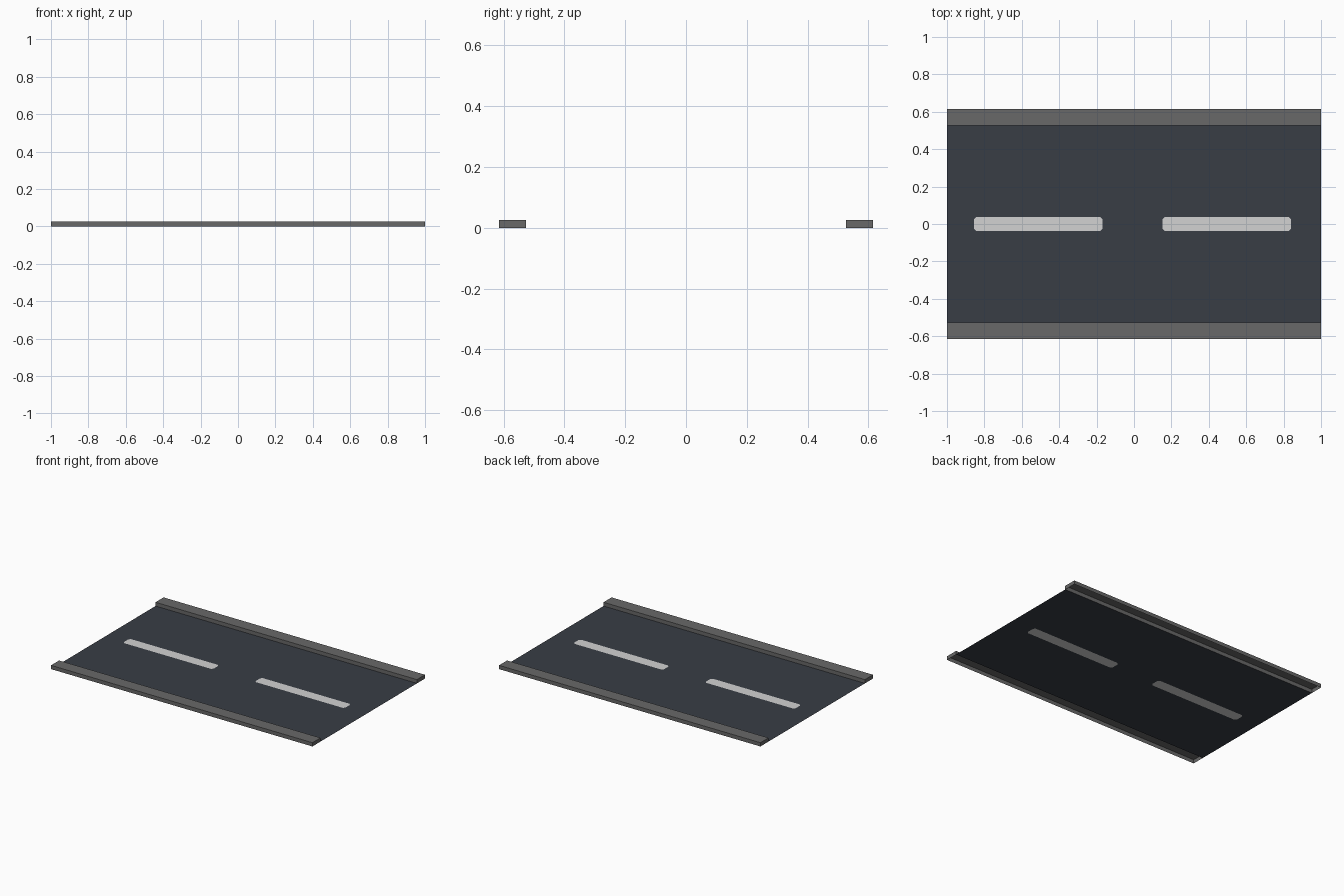
import bpy
import bmesh

if "Cube" in bpy.data.objects:
    bpy.data.objects.remove(bpy.data.objects["Cube"])

HALF_LEN, ROAD_Y, OUTER_Y, KERB_H = 1.0, 0.527, 0.615, 0.026
DASHES = [(-0.856, -0.169), (0.152, 0.839)]
DASH_Y, CHAMFER = 0.037, 0.012


def material(name, srgb):
    lin = [((c / 255 + 0.055) / 1.055) ** 2.4 for c in srgb]
    mat = bpy.data.materials.new(name)
    mat.diffuse_color = (*lin, 1)
    mat.use_nodes = True
    mat.node_tree.nodes["Principled BSDF"].inputs["Base Color"].default_value = mat.diffuse_color
    return mat


asphalt = material("asphalt", (56, 61, 69))
concrete = material("concrete", (104, 104, 104))
paint = material("white_paint", (210, 210, 210))


def finish(bm, name, mats):
    mesh = bpy.data.meshes.new(name)
    bm.to_mesh(mesh)
    bm.free()
    for m in mats:
        mesh.materials.append(m)
    obj = bpy.data.objects.new(name, mesh)
    bpy.context.collection.objects.link(obj)
    return obj


def rect(x0, x1, y, c):
    # rectangle outline with clipped corners
    return [(x0 + c, -y), (x1 - c, -y), (x1, -y + c), (x1, y - c),
            (x1 - c, y), (x0 + c, y), (x0, y - c), (x0, -y + c)]


# road surface: a thin sheet with the lane dashes cut into it
bm = bmesh.new()
outline = [(-HALF_LEN, -ROAD_Y), (HALF_LEN, -ROAD_Y), (HALF_LEN, ROAD_Y), (-HALF_LEN, ROAD_Y)]
edges, dash_loops = [], []
for loop in [outline] + [rect(a, b, DASH_Y, CHAMFER) for a, b in DASHES]:
    vs = [bm.verts.new((x, y, 0)) for x, y in loop]
    edges += [bm.edges.new((vs[i], vs[(i + 1) % len(vs)])) for i in range(len(vs))]
    dash_loops.append(vs)
bmesh.ops.triangle_fill(bm, edges=edges, use_beauty=True)


# drop any fill inside the dashes, then close them with painted faces
def in_dash(f):
    c = f.calc_center_median()
    return abs(c.y) < DASH_Y and any(
        all(v in loop for v in f.verts) for loop in dash_loops[1:])


bmesh.ops.delete(bm, geom=[f for f in bm.faces if in_dash(f)], context='FACES_ONLY')
for vs in dash_loops[1:]:
    bm.faces.new(vs).material_index = 1
bm.normal_update()
for f in bm.faces:
    if f.normal.z < 0:
        f.normal_flip()
finish(bm, "road_surface", [asphalt, paint])

# kerbs: long boxes, open underneath
for side, name in ((-1, "front_kerb"), (1, "back_kerb")):
    bm = bmesh.new()
    bmesh.ops.create_cube(bm, size=1)
    for v in bm.verts:
        v.co.x *= 2 * HALF_LEN
        v.co.y = v.co.y * (OUTER_Y - ROAD_Y) + side * (OUTER_Y + ROAD_Y) / 2
        v.co.z = (v.co.z + 0.5) * KERB_H
    bm.normal_update()
    bottom = [f for f in bm.faces if f.normal.z < -0.5]
    bmesh.ops.delete(bm, geom=bottom, context='FACES_ONLY')
    finish(bm, name, [concrete])
